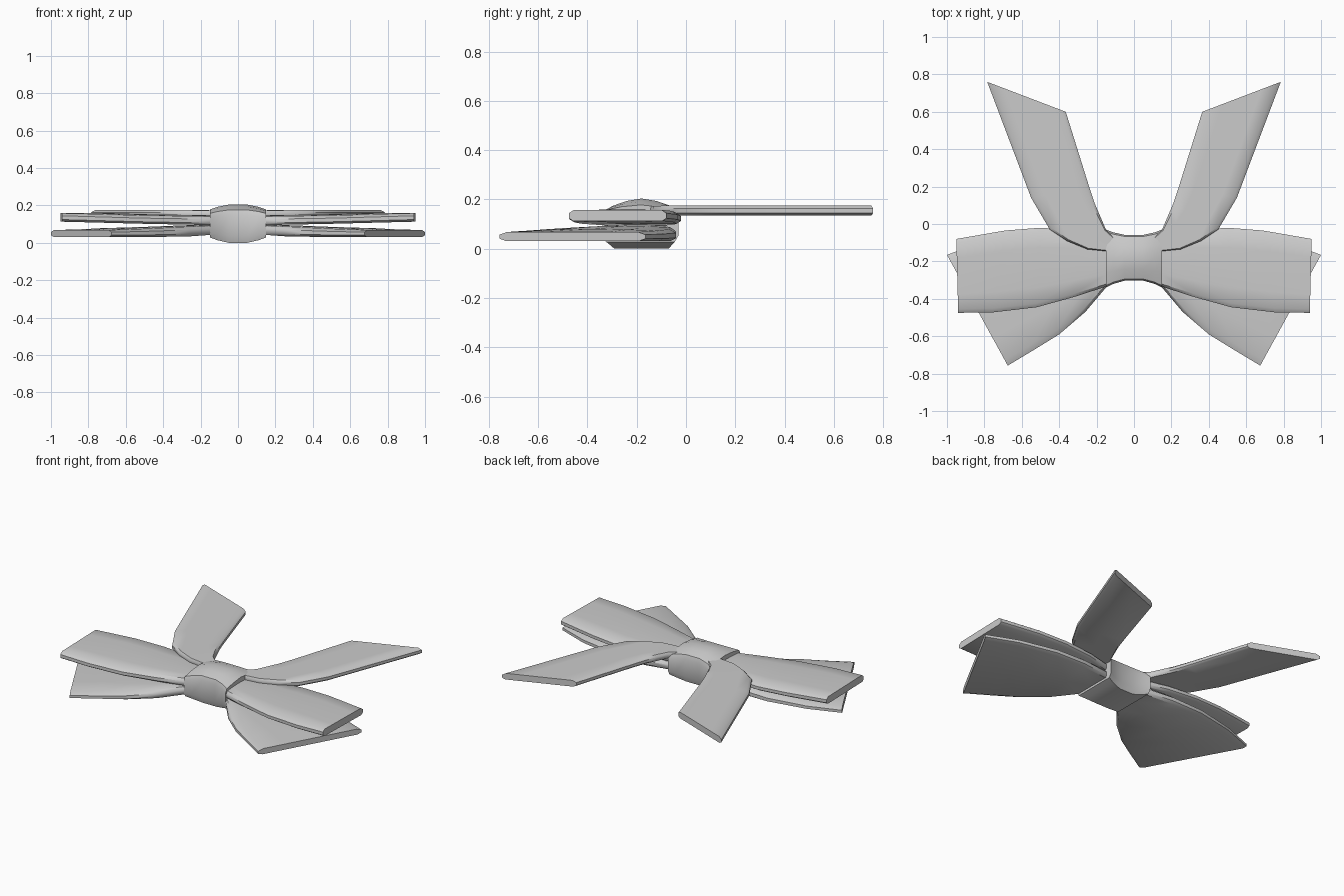
import bpy, bmesh

if "Cube" in bpy.data.objects:
    bpy.data.objects.remove(bpy.data.objects["Cube"])


def loft(name, rings, mirror=False):
    """Skin a list of closed rings, cap the ends, shade smooth."""
    bm = bmesh.new()
    vs = [[bm.verts.new(p) for p in r] for r in rings]
    n = len(vs[0])
    for a, b in zip(vs, vs[1:]):
        for i in range(n):
            j = (i + 1) % n
            bm.faces.new((a[i], a[j], b[j], b[i]))
    bm.faces.new(vs[0])
    bm.faces.new(vs[-1])
    bmesh.ops.recalc_face_normals(bm, faces=bm.faces)
    me = bpy.data.meshes.new(name)
    bm.to_mesh(me)
    bm.free()
    ob = bpy.data.objects.new(name, me)
    bpy.context.collection.objects.link(ob)
    if mirror:
        m = ob.modifiers.new("Mirror", 'MIRROR')
        m.use_mirror_merge = False
    bpy.ops.object.select_all(action='DESELECT')
    ob.select_set(True)
    bpy.context.view_layer.objects.active = ob
    bpy.ops.object.shade_smooth_by_angle(angle=0.7)
    return ob


def ribbon(name, stations, dome=0.0):
    """Thick ribbon; station = edge A (x, y), edge B (x, y), z low, z high."""
    section = [(0, .25), (.04, 0), (.5, 0), (.96, 0), (1, .25), (1, .7),
               (.95, 1), (.75, 1), (.5, 1), (.25, 1), (.05, 1), (0, .7)]
    rings = []
    for k, (ax, ay, bx, by, lo, hi) in enumerate(stations):
        h = dome if k < len(stations) - 1 else 0
        ring = []
        for t, w in section:
            rise = h * 4 * t * (1 - t) if w == 1 else 0
            ring.append((ax + (bx - ax) * t, ay + (by - ay) * t,
                         lo + (hi - lo) * w + rise))
        rings.append(ring)
    return loft(name, rings, mirror=True)


# Upper pair of loops
ribbon("upper_loops", [
    (.10, -.31, .10, -.09, .095, .140),
    (.15, -.335, .15, -.07, .095, .140),
    (.32, -.39, .30, -.035, .098, .142),
    (.52, -.445, .50, -.02, .102, .145),
    (.75, -.472, .69, -.035, .108, .152),
    (.94, -.475, .95, -.08, .113, .158)], dome=.008)

# Lower pair of loops, fanning toward the front
ribbon("lower_loops", [
    (.10, -.31, .10, -.09, .045, .090),
    (.15, -.34, .15, -.07, .042, .090),
    (.26, -.47, .34, -.04, .034, .085),
    (.40, -.59, .55, -.04, .032, .078),
    (.53, -.67, .80, -.09, .032, .072),
    (.675, -.757, 1.0, -.165, .032, .068)], dome=.008)

# Two tails reaching backward
ribbon("tails", [
    (.10, -.08, .10, -.15, .135, .172),
    (.15, -.03, .25, -.135, .135, .174),
    (.18, .04, .36, -.09, .135, .175),
    (.21, .11, .45, -.03, .135, .175),
    (.24, .20, .55, .14, .135, .175),
    (.365, .60, .785, .76, .135, .175)])

# Central knot: narrow and tall in the middle, flared at both ends
profile = [(-.9, 0), (-1, .18), (-1, .72), (-.93, .86), (-.5, .95), (0, 1),
           (.5, .95), (.93, .86), (1, .72), (1, .18), (.9, 0)]
knot = []
for x, y0, y1, z0, z1 in [(-.15, -.34, -.03, .028, .178),
                          (-.11, -.32, -.045, .014, .192),
                          (-.05, -.303, -.058, 0, .204),
                          (.05, -.303, -.058, 0, .204),
                          (.11, -.32, -.045, .014, .192),
                          (.15, -.34, -.03, .028, .178)]:
    knot.append([(x, (y0 + y1) / 2 + u * (y1 - y0) / 2, z0 + (z1 - z0) * w)
                 for u, w in profile])
loft("knot", knot)
